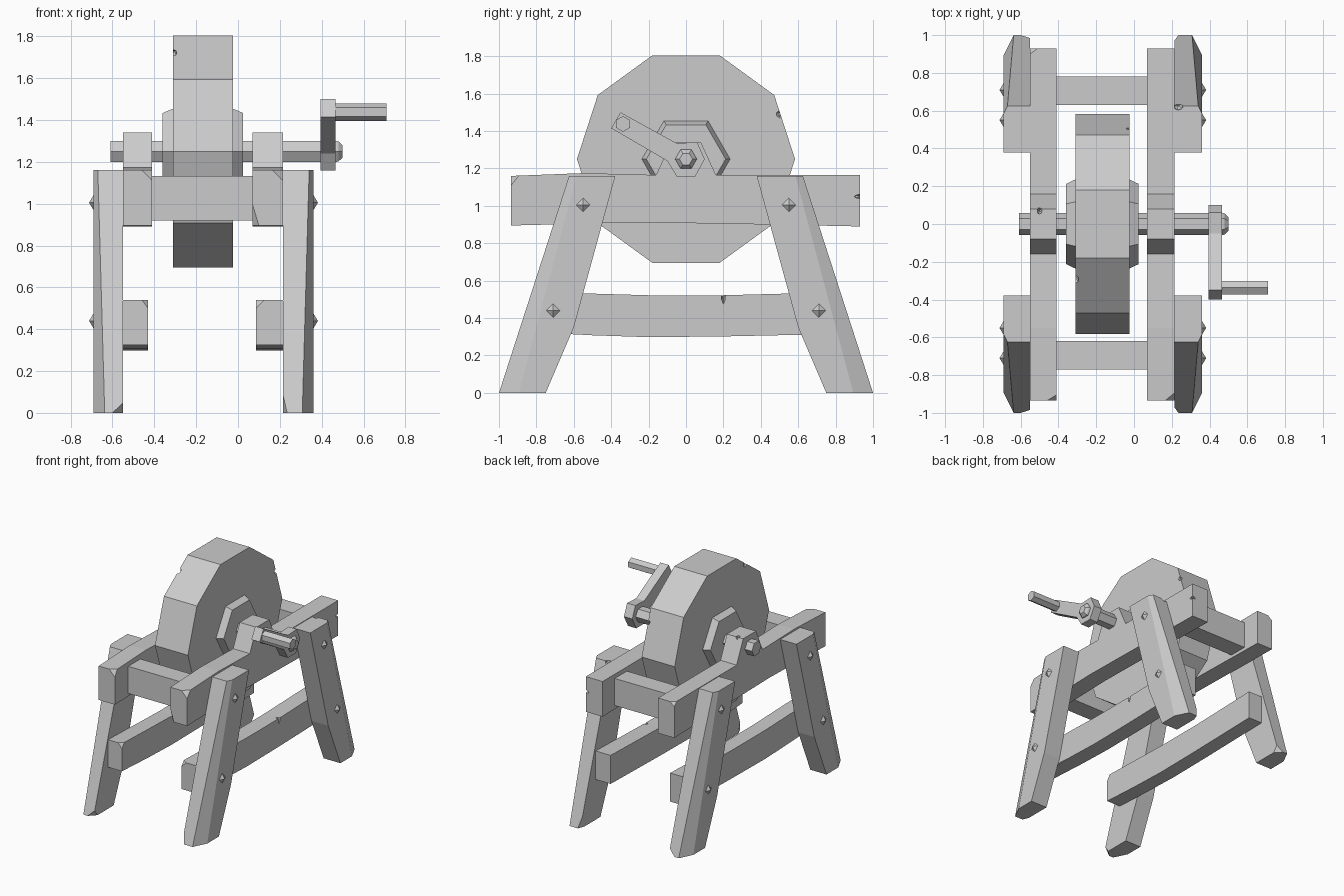
import bpy, bmesh
from math import sin, cos, pi
from mathutils import Vector

if "Cube" in bpy.data.objects:
    bpy.data.objects.remove(bpy.data.objects["Cube"])


def finish(name, bm):
    bmesh.ops.remove_doubles(bm, verts=bm.verts[:], dist=1e-5)
    bmesh.ops.recalc_face_normals(bm, faces=bm.faces[:])
    me = bpy.data.meshes.new(name)
    bm.to_mesh(me)
    bm.free()
    ob = bpy.data.objects.new(name, me)
    bpy.context.collection.objects.link(ob)
    return ob


def loft(bm, rings):
    """Skin a list of closed rings and cap both ends."""
    rs = [[bm.verts.new(p) for p in r] for r in rings]
    n = len(rs[0])
    for a, b in zip(rs, rs[1:]):
        for i in range(n):
            j = (i + 1) % n
            bm.faces.new((a[i], a[j], b[j], b[i]))
    bm.faces.new(rs[0])
    bm.faces.new(rs[-1][::-1])


def chip(bm, corner, size):
    """Slice a corner off; signed sizes point outward from the solid."""
    c = Vector(corner)
    no = Vector([1 / s for s in size])
    co = c - Vector((size[0], 0, 0))
    bmesh.ops.bisect_plane(bm, geom=bm.verts[:] + bm.edges[:] + bm.faces[:],
                           plane_co=co, plane_no=no.normalized(), clear_outer=True)
    bmesh.ops.holes_fill(bm, edges=[e for e in bm.edges if e.is_boundary], sides=0)


def prism(name, pts, x0, x1, chips=()):
    """Extrude a (y, z) profile along x."""
    bm = bmesh.new()
    loft(bm, [[(x, y, z) for y, z in pts] for x in (x0, x1)])
    for corner, size in chips:
        chip(bm, corner, size)
    return finish(name, bm)


def turned(name, n, rings, y, z, phase=0.0):
    """n-sided solid along x from (x, radius) pairs."""
    bm = bmesh.new()
    ang = [phase + 2 * pi * i / n for i in range(n)]
    if rings[-1][1] == 0:
        base = [bm.verts.new((rings[0][0], y + rings[0][1] * cos(a), z + rings[0][1] * sin(a))) for a in ang]
        tip = bm.verts.new((rings[-1][0], y, z))
        bm.faces.new(base)
        for i in range(n):
            bm.faces.new((base[i], base[(i + 1) % n], tip))
    else:
        loft(bm, [[(x, y + r * cos(a), z + r * sin(a)) for a in ang] for x, r in rings])
    return finish(name, bm)


def notch(ob, loc, size):
    """Small diamond-shaped nick in an edge."""
    bm = bmesh.new()
    bmesh.ops.create_icosphere(bm, subdivisions=1, radius=1)
    for v in bm.verts:
        v.co = Vector(loc) + Vector([a * b for a, b in zip(v.co, size)])
    cut = finish("nick_cutter", bm)
    cut.hide_render = True
    cut.hide_viewport = False
    m = ob.modifiers.new("nick", 'BOOLEAN')
    m.operation, m.solver, m.object = 'DIFFERENCE', 'EXACT', cut


ZC = 1.25  # axle height

# grinding wheel, hub and axle
wheel = turned("grinding_wheel", 10, [(-.31, .583), (-.025, .583)], 0, ZC)
notch(wheel, (-.31, -.29, 1.72), (.02, .03, .025))
notch(wheel, (-.025, .5, 1.49), (.02, .02, .02))
turned("wheel_hub", 6, [(-.36, .212), (-.31, .236), (-.025, .236), (.025, .212)], 0, ZC)
turned("axle", 6, [(-.61, .058), (.47, .058), (.48, .055), (.5, .035)], 0, ZC)

# crank arm and handle
prism("crank_arm", [(-.35, 1.5), (-.05, 1.335), (.06, 1.34), (.1, 1.25), (.05, 1.158),
                    (-.05, 1.158), (-.1, 1.24), (-.4, 1.415)], .395, .467)
turned("crank_handle", 6, [(.46, .042), (.71, .042)], -.337, 1.438, pi / 6 + pi / 3)

# side rails with raised bearing blocks
rail = [(-.935, .895), (-.25, .912), (.3, .903), (.93, .89), (.93, 1.165), (.55, 1.165), (.16, 1.165),
        (.08, 1.34), (-.08, 1.34), (-.16, 1.165), (-.55, 1.175), (-.935, 1.16)]
left = prism("left_rail", rail, -.55, -.41, [((-.41, -.935, 1.16), (.05, -.03, .05)),
                                            ((-.55, .93, 1.165), (-.04, .03, .03))])
right = prism("right_rail", rail, .07, .215, [((.07, -.935, .895), (-.03, -.03, .2)[:2] + (-.1,)),
                                              ((.215, -.935, 1.16), (.05, -.04, .05))])
notch(right, (.215, .93, 1.05), (.03, .035, .012))
notch(left, (-.5, .07, 1.34), (.015, .02, .03))

# cross bars joining the rails
for tag, y0, y1 in (("front", -.77, -.62), ("back", .63, .78)):
    prism(tag + "_cross_bar", [(y0, .92), (y1, .92), (y1, 1.132), (y0, 1.132)], -.43, .09)

# splayed legs, slightly swollen on the inside, with pegs
for side, x0, x1, out in (("left", -.69, -.55, -1), ("right", .215, .36, 1)):
    xo = x0 if out < 0 else x1
    for tag, s in (("front", -1), ("back", 1)):
        pts = [(1.0, 0), (.625, 1.16), (.378, 1.16), (.6, .35), (.75, 0)]
        chips = [((x1, s * 1.0, 0), (.05, s * .05, -.07)),
                 ((x0, s * 1.0, 0), (-.02, s * .05, -.2)),
                 ((xo, s * .625, 1.16), (out * .02, s * .04, .15))]
        leg = prism(f"{tag}_{side}_leg", [(s * y, z) for y, z in pts], x0, x1, chips)
        if (side, tag) == ("right", "back"):
            notch(leg, (.235, .625, 1.16), (.03, .025, .03))
        for i, (y, z) in enumerate(((.55, 1.005), (.71, .44))):
            turned(f"{tag}_{side}_peg_{i + 1}", 4, [(xo - out * .005, .045), (xo + out * .022, 0)], s * y, z)

# lower stretchers, sagging a little
sag = [(-.82, .325), (-.5, .308), (-.2, .298), (.2, .302), (.81, .315), (.81, .538), (.2, .522),
       (-.2, .522), (-.82, .54)]
prism("left_stretcher", sag, -.55, -.43, [((-.43, -.82, .54), (.03, -.03, .04))])
low = prism("right_stretcher", sag, .085, .215, [((.085, -.82, .54), (-.04, -.03, .04))])
notch(low, (.215, .2, .522), (.03, .012, .05))
